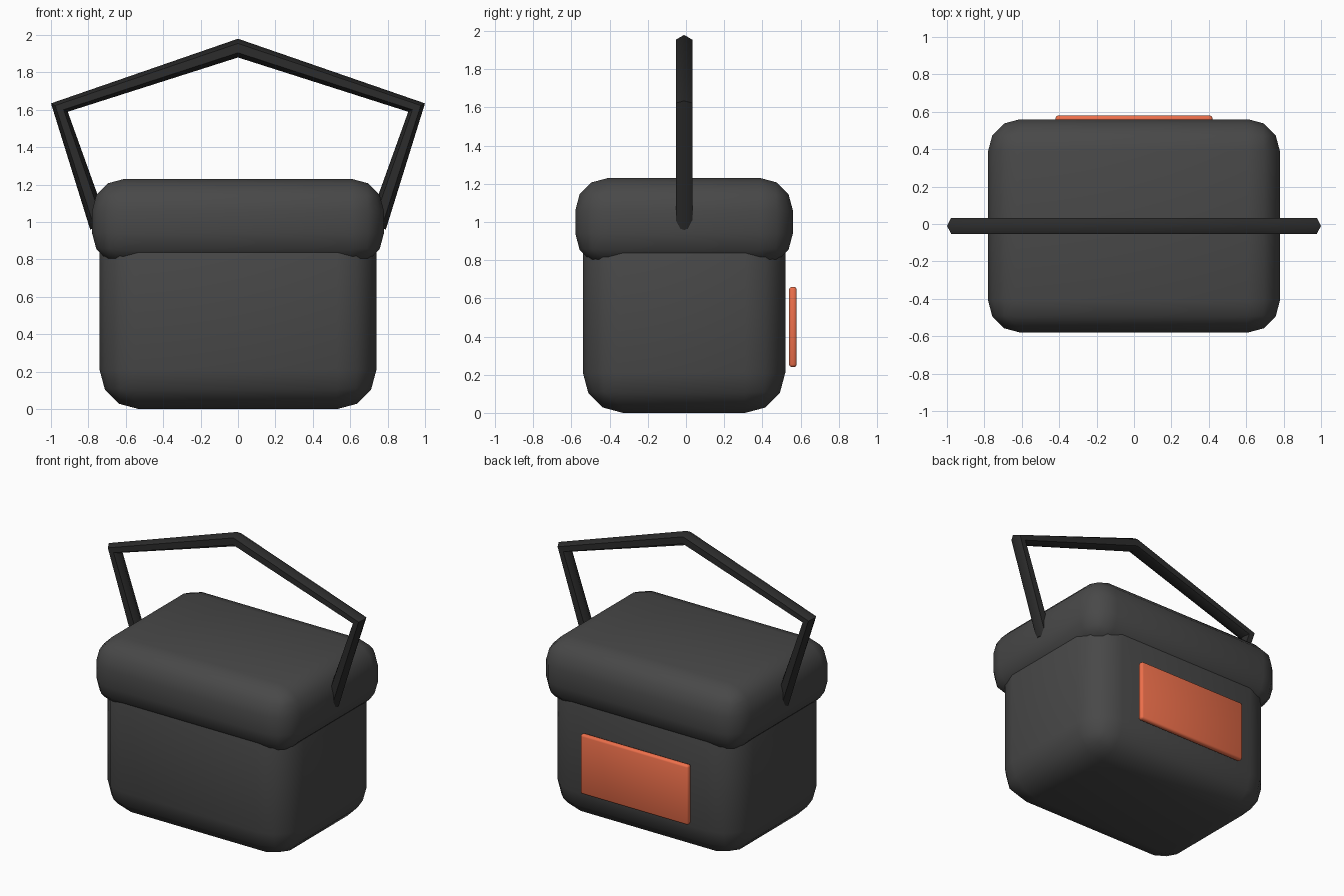
import bpy, bmesh, math
from mathutils import Vector

if "Cube" in bpy.data.objects:
    bpy.data.objects.remove(bpy.data.objects["Cube"])

YC = -0.01  # the box is slightly forward so the back panel fits the overall depth


def material(name, color):
    m = bpy.data.materials.new(name)
    m.diffuse_color = (*color, 1)
    m.use_nodes = True
    m.node_tree.nodes["Principled BSDF"].inputs["Base Color"].default_value = m.diffuse_color
    return m


dark = material("dark_grey", (0.065, 0.065, 0.065))
black = material("black", (0.025, 0.025, 0.025))
orange = material("orange", (0.85, 0.16, 0.07))


def finish(name, bm, mat, angle):
    bmesh.ops.recalc_face_normals(bm, faces=bm.faces)
    me = bpy.data.meshes.new(name)
    bm.to_mesh(me)
    bm.free()
    me.materials.append(mat)
    ob = bpy.data.objects.new(name, me)
    bpy.context.collection.objects.link(ob)
    bpy.ops.object.select_all(action='DESELECT')
    ob.select_set(True)
    bpy.context.view_layer.objects.active = ob
    bpy.ops.object.shade_smooth_by_angle(angle=math.radians(angle))
    return ob


def rounded_box(name, low, high, radius, segments, mat):
    low, high = Vector(low), Vector(high)
    bm = bmesh.new()
    bmesh.ops.create_cube(bm, size=1)
    for v in bm.verts:
        v.co = (low + high) / 2 + v.co * (high - low)
    bmesh.ops.bevel(bm, geom=bm.edges[:], offset=radius, offset_type='OFFSET',
                    segments=segments, profile=0.5, affect='EDGES')
    return finish(name, bm, mat, 50)


# Body, lid and the panel at the back
rounded_box("body", (-0.74, YC - 0.53, 0), (0.74, YC + 0.53, 1.05), 0.21, 3, dark)
rounded_box("lid", (-0.78, YC - 0.57, 0.77), (0.78, YC + 0.57, 1.23), 0.17, 3, dark)
rounded_box("back_panel", (-0.42, 0.54, 0.24), (0.42, 0.58, 0.66), 0.014, 2, orange)

# Handle: six-sided bar swept along an angular path
path = [Vector(p) for p in ((-0.743, 0.976), (-0.955, 1.612), (0, 1.93),
                            (0.955, 1.612), (0.743, 0.976))]
bm = bmesh.new()
rings = []
for i, p in enumerate(path):
    before = (p - path[i - 1]).normalized() if i > 0 else Vector((0, 0))
    after = (path[i + 1] - p).normalized() if i < len(path) - 1 else Vector((0, 0))
    t = (before + after).normalized()
    n = Vector((-t.y, t.x))
    ring = []
    for k in range(6):
        a = k * math.pi / 3
        q = p + n * 0.05 * math.cos(a)
        ring.append(bm.verts.new((q.x, YC + 0.05 * math.sin(a), q.y)))
    rings.append(ring)
for r, s in zip(rings, rings[1:]):
    for k in range(6):
        bm.faces.new((r[k], r[(k + 1) % 6], s[(k + 1) % 6], s[k]))
bm.faces.new(rings[0])
bm.faces.new(rings[-1])
finish("handle", bm, black, 62)
